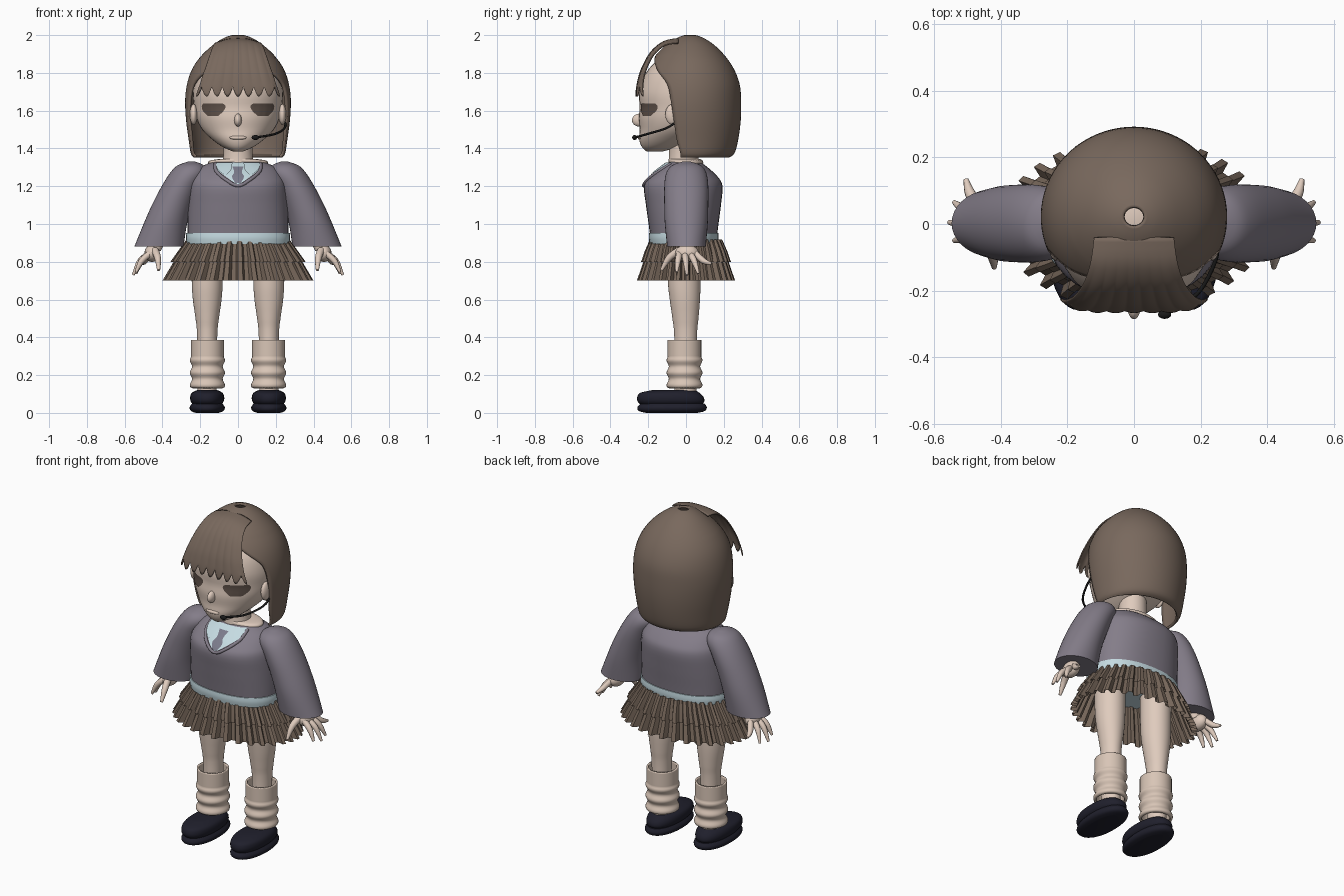
import bpy, bmesh, math
from mathutils import Vector
from mathutils.bvhtree import BVHTree

if "Cube" in bpy.data.objects:
    bpy.data.objects.remove(bpy.data.objects["Cube"])


def colour(name, r, g, b):
    m = bpy.data.materials.new(name)
    m.use_nodes = True
    m.diffuse_color = (r, g, b, 1)
    bsdf = next(n for n in m.node_tree.nodes if n.type == 'BSDF_PRINCIPLED')
    bsdf.inputs["Base Color"].default_value = (r, g, b, 1)
    bsdf.inputs["Roughness"].default_value = 0.8
    return m


SKIN = colour("skin", .74, .60, .51)
HAIR = colour("hair_brown", .19, .14, .11)
KNIT = colour("sweater_grey_purple", .23, .205, .25)
SHIRT = colour("pale_blue_cloth", .56, .71, .76)
TIE = colour("tie_grey", .20, .20, .26)
PLEAT = colour("skirt_brown", .18, .132, .10)
SOCK = colour("sock_cream", .69, .56, .47)
SHOE = colour("shoe_navy", .014, .014, .025)
EYE = colour("eye_brown", .11, .08, .065)
BLACK = colour("headset_black", .01, .01, .01)


def smooth(rows, k=4):
    """Catmull-Rom subdivision of a short table of rows."""
    out = []
    for i in range(len(rows) - 1):
        a, b, c, d = rows[max(i - 1, 0)], rows[i], rows[i + 1], rows[min(i + 2, len(rows) - 1)]
        for j in range(k):
            t = j / k
            out.append(tuple(q + .5 * t * (r - p + t * (2*p - 5*q + 4*r - s + t * (3*(q - r) + s - p)))
                             for p, q, r, s in zip(a, b, c, d)))
    return out + [tuple(rows[-1])]


def loft(name, rings, mat, closed=True, caps=True, thick=0, angle=50):
    """Skin a list of point rings into one object."""
    bm = bmesh.new()
    vs = [[bm.verts.new(p) for p in r] for r in rings]
    n = len(vs[0])
    for a, b in zip(vs, vs[1:]):
        for i in range(n if closed else n - 1):
            j = (i + 1) % n
            bm.faces.new((a[i], a[j], b[j], b[i]))
    if closed and caps:
        bm.faces.new(vs[0])
        bm.faces.new(vs[-1])
    bmesh.ops.remove_doubles(bm, verts=bm.verts, dist=1e-5)
    bmesh.ops.recalc_face_normals(bm, faces=bm.faces)
    me = bpy.data.meshes.new(name)
    bm.to_mesh(me)
    bm.free()
    me.materials.append(mat)
    ob = bpy.data.objects.new(name, me)
    bpy.context.collection.objects.link(ob)
    bpy.ops.object.select_all(action='DESELECT')
    ob.select_set(True)
    bpy.context.view_layer.objects.active = ob
    bpy.ops.object.shade_smooth_by_angle(angle=math.radians(angle))
    if thick:
        mod = ob.modifiers.new("thickness", 'SOLIDIFY')
        mod.thickness, mod.offset = thick, -1
    return ob


def ring(row, cx=0, s=1, n=36, p=2):
    """Superellipse ring from (z, half width, front y, back y[, centre x])."""
    z, rx, yf, yb = row[:4]
    cx = row[4] if len(row) > 4 else cx
    sgn = lambda v: math.copysign(abs(v) ** (2 / p), v)
    return [(s * (cx + rx * sgn(math.cos(a))), (yf + yb) / 2 + (yb - yf) / 2 * sgn(math.sin(a)), z)
            for a in (2 * math.pi * i / n for i in range(n))]


def body(name, rows, mat, cx=0, s=1, p=2, k=4, **kw):
    return loft(name, [ring(r, cx, s, p=p) for r in smooth(rows, k)], mat, **kw)


def ball(name, c, r, mat):
    rows = [(c[2] - r[2] * math.cos(t), r[0] * math.sin(t), c[1] - r[1] * math.sin(t), c[1] + r[1] * math.sin(t))
            for t in (math.pi * (i + .02) / 12.04 for i in range(13))]
    return loft(name, [ring(q, c[0], n=20) for q in rows], mat)


def tube(name, pts, mat, n=10):
    """Round tube through (x, y, z, radius) points."""
    pts = smooth(pts)
    rings = []
    for i, p in enumerate(pts):
        d = Vector(pts[min(i + 1, len(pts) - 1)][:3]) - Vector(pts[max(i - 1, 0)][:3])
        q = d.to_track_quat('Z', 'Y')
        rings.append([Vector(p[:3]) + q @ Vector((math.cos(a) * p[3], math.sin(a) * p[3], 0))
                      for a in (2 * math.pi * j / n for j in range(n))])
    return loft(name, rings, mat)


def front_of(ob):
    """Return a function giving the front surface y of an object at (x, z)."""
    me = ob.data
    tree = BVHTree.FromPolygons([v.co for v in me.vertices], [p.vertices[:] for p in me.polygons])

    def y_at(x, z):
        hit = tree.ray_cast(Vector((x, -2, z)), Vector((0, 1, 0)))[0]
        return hit.y if hit else -.08
    return y_at


def plate(name, rows, y_at, off, mat, s=1):
    """Thin sheet of (z, x0, x1) rows laid on a front surface."""
    grid = []
    for z, a, b in smooth(rows):
        xs = [s * (a + (b - a) * i / 12) for i in range(13)]
        grid.append([(x, y_at(x, z) - off, z) for x in xs])
    return loft(name, grid, mat, closed=False)


# Head, nose, lips and neck
head = body("head", [(1.385, .03, -.21, -.12), (1.41, .085, -.235, -.03), (1.45, .14, -.248, .06),
                     (1.5, .19, -.245, .13), (1.56, .22, -.25, .18), (1.62, .232, -.245, .2),
                     (1.7, .238, -.248, .22), (1.8, .22, -.212, .2), (1.88, .165, -.14, .17),
                     (1.94, .095, -.07, .11), (1.965, .025, -.01, .05)], SKIN)
ball("nose", (0, -.248, 1.55), (.02, .038, .034), SKIN)
ball("lips", (0, -.243, 1.457), (.045, .012, .011), SKIN)
body("neck", [(1.28, .09, -.1, .07), (1.36, .078, -.09, .065), (1.46, .075, -.09, .065)], SKIN)
body("neckline", [(1.3, .15, -.09, .09), (1.333, .155, -.09, .09), (1.345, .09, -.09, .07)], SKIN)
face_y = front_of(head)

# Hair shell, open at the face and at the crown
shell = []
for z, rx, ry, yf in smooth([(1.352, .235, .205, -.03), (1.375, .25, .235, -.03), (1.45, .262, .255, -.05),
                             (1.55, .275, .268, -.065), (1.65, .28, .27, -.08), (1.74, .27, .262, -.1),
                             (1.82, .243, .232, -.155), (1.89, .195, .185, -.165), (1.95, .13, .125, -.11),
                             (1.985, .075, .07, -.06), (2, .032, .03, -.01)]):
    edge = math.acos(max(-1, min(1, (yf - .022) / ry)))
    angles = [edge * (i / 24 - 1) for i in range(49)]
    shell.append([(rx * math.sin(a), .022 + ry * math.cos(a), z) for a in angles])
loft("hair_shell", shell, HAIR, closed=False, thick=.014)

# Fringe with scalloped tips
fringe = []
profile = smooth([(-.04, 1.985, .12), (-.12, 1.968, .13), (-.19, 1.91, .15),
                  (-.24, 1.82, .18), (-.262, 1.75, .205), (-.268, 1.725, .222)])
for i, (y, z, w) in enumerate(profile):
    v = i / (len(profile) - 1)
    row = []
    for j in range(97):
        u = j / 48 - 1
        lobe = abs(math.cos(4 * math.pi * u))
        row.append((u * w, y + .04 * v * u ** 6 - .006 * v * (lobe - 1),
                    z - .025 * (1 - v) * u * u - .05 * v ** 6 * lobe))
    fringe.append(row)
loft("fringe", fringe, HAIR, closed=False, thick=.006)

# Headset microphone
tube("headset_boom", [(.25, -.05, 1.54, .006), (.245, -.11, 1.505, .006), (.19, -.21, 1.475, .006),
                      (.09, -.27, 1.458, .006)], BLACK)
ball("microphone", (.092, -.272, 1.458), (.02, .013, .013), BLACK)

# Sweater body, shirt hem and neck opening
torso = body("sweater_body", [(.94, .268, -.19, .165), (1.0, .268, -.198, .172), (1.1, .265, -.212, .185),
                              (1.2, .258, -.222, .193), (1.25, .24, -.19, .168), (1.3, .2, -.13, .115),
                              (1.335, .12, -.08, .065)], KNIT, p=2.3)
body("shirt_hem", [(.895, .272, -.192, .168), (.925, .276, -.197, .172), (.952, .274, -.196, .171)], SHIRT, p=2.3)
chest_y = front_of(torso)
plate("shirt_front", [(1.325, -.115, .115), (1.29, -.115, .115), (1.255, -.07, .07), (1.212, -.01, .01)],
      chest_y, .004, SHIRT)
plate("tie", [(1.305, -.03, .03), (1.275, -.02, .02), (1.25, -.032, .032), (1.218, -.015, .015)],
      chest_y, .01, TIE)
trim = [(-.12, 1.32), (-.115, 1.28), (-.065, 1.235), (0, 1.203), (.065, 1.235), (.115, 1.28), (.12, 1.32)]
tube("neck_trim", [(x, chest_y(x, z) - .003, z, .009) for x, z in trim], KNIT)

# Pleated skirt in two tiers


def skirt(name, rows, pleats):
    rings = []
    for z, rx, ry, amp in rows:
        pts = []
        for i in range(pleats * 4):
            a = 2 * math.pi * (i + (.35 if i % 2 else 0)) / (pleats * 4)
            d = amp if i % 4 < 2 else -amp
            pts.append(((rx + d) * math.cos(a), (ry + d) * math.sin(a), z))
        rings.append(pts)
    loft(name, rings, PLEAT, caps=False, angle=25)


skirt("skirt_lower", [(.915, .262, .18, .005), (.82, .318, .208, .011), (.70, .383, .243, .017)], 32)
skirt("skirt_upper", [(.918, .267, .185, .006), (.86, .305, .207, .01), (.80, .345, .225, .013)], 32)

for s, side in ((1, "left"), (-1, "right")):
    # Eye, ear and collar wing
    plate(side + "_eye", [(1.638, .08, .185), (1.622, .065, .192), (1.597, .078, .185), (1.572, .105, .16)],
          face_y, .004, EYE, s)
    ball(side + "_ear", (s * .235, -.07, 1.58), (.02, .04, .055), SKIN)
    plate(side + "_collar", [(1.325, .03, .12), (1.29, .035, .108), (1.262, .06, .075)], chest_y, .014, SHIRT, s)

    # Sleeve
    body(side + "_sleeve", [(.882, .13, -.1, .105, .418), (1.0, .115, -.112, .115, .385),
                            (1.1, .108, -.115, .118, .348), (1.2, .102, -.115, .118, .302),
                            (1.27, .098, -.105, .108, .262), (1.31, .07, -.075, .08, .25),
                            (1.33, .02, -.02, .025, .245)], KNIT, s=s)

    # Hand with four fingers and a thumb
    tube(side + "_wrist", [(s * .41, 0, .93, .035), (s * .44, 0, .87, .035)], SKIN)
    ball(side + "_palm", (s * .455, .005, .845), (.04, .062, .046), SKIN)
    for i, (y, x, z) in enumerate([(-.05, .54, .745), (.005, .555, .73), (.065, .54, .738), (.135, .505, .79)]):
        base = -.035 + .028 * i
        tube(f"{side}_finger_{i + 1}", [(s * .465, base, .845, .017), (s * (x + .48) / 2, (y + base) / 2, .805, .016),
                                        (s * x, y, z, .007)], SKIN)
    tube(side + "_thumb", [(s * .44, -.035, .86, .02), (s * .425, -.09, .82, .018),
                           (s * .42, -.13, .755, .008)], SKIN)

    # Leg, loose sock and shoe
    body(side + "_leg", [(.08, .05, -.06, .055), (.4, .053, -.062, .058), (.5, .062, -.072, .066),
                         (.6, .076, -.086, .074), (.7, .082, -.096, .077), (.92, .085, -.1, .08)], SKIN, .163, s)
    folds = []
    for i in range(41):
        z = .13 + .255 * i / 40
        r = .087 + (.006 * math.sin((z - .13) * 95) if z < .3 else 0) - (.008 if i == 0 else 0)
        folds.append((z, r, -.01 - r, -.006 + r))
    body(side + "_sock", folds, SOCK, .162, s, k=1, caps=False, thick=.01)
    body(side + "_shoe_sole", [(0, .06, -.21, .06), (.01, .086, -.25, .1), (.03, .093, -.257, .11),
                               (.05, .08, -.24, .098)], SHOE, .163, s, p=2.2)
    body(side + "_shoe_upper", [(.04, .07, -.235, .08), (.06, .087, -.256, .097), (.085, .09, -.258, .092),
                                (.107, .08, -.24, .07), (.122, .05, -.17, .045)], SHOE, .163, s, p=2.2)
